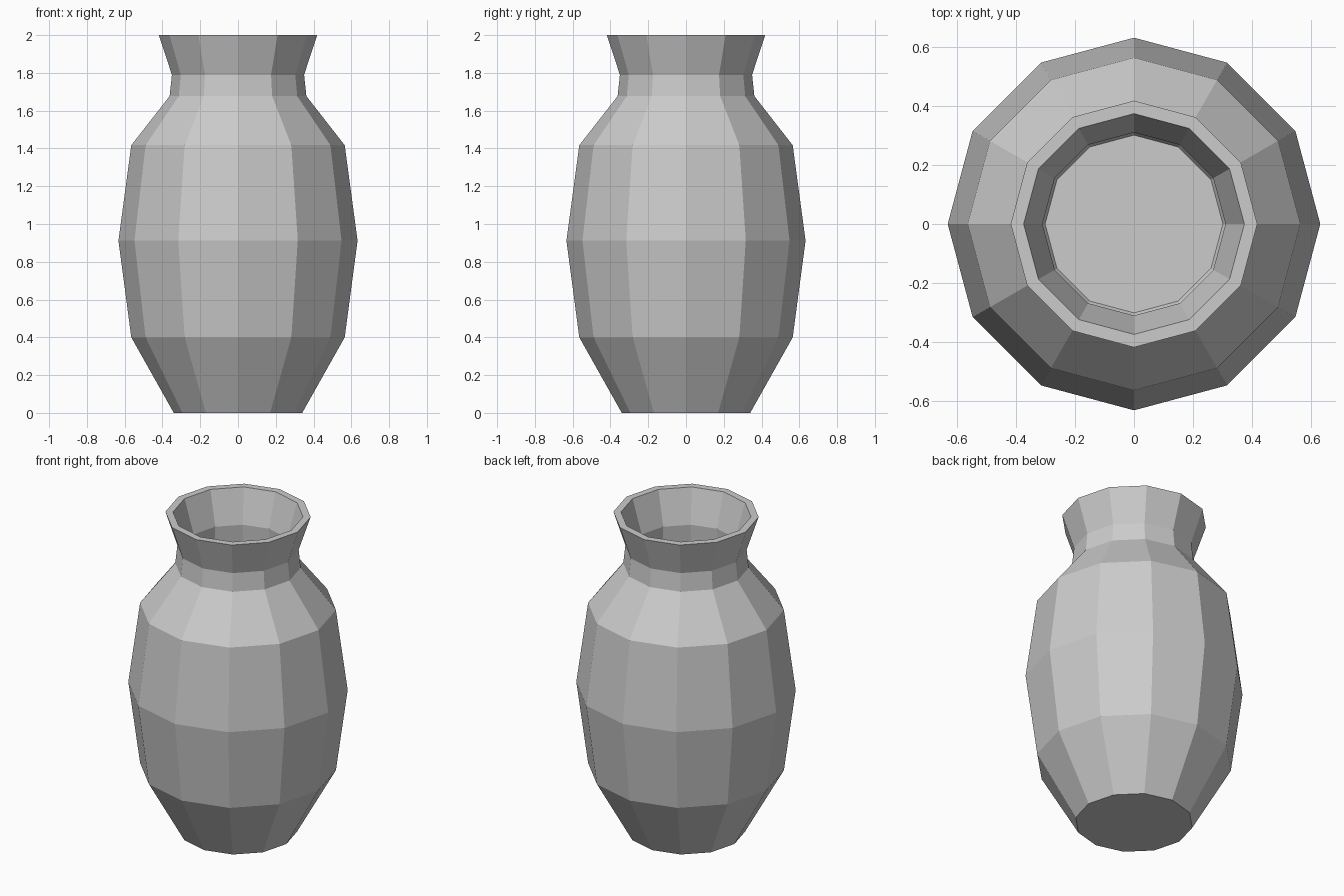
import bpy, bmesh
from math import cos, sin, tau

if "Cube" in bpy.data.objects:
    bpy.data.objects.remove(bpy.data.objects["Cube"])

SIDES = 12
# Radius and height: up the outside, over the rim, down the inside
OUTER = [(0.34, 0), (0.565, 0.40), (0.633, 0.912), (0.565, 1.417),
         (0.362, 1.677), (0.35, 1.79), (0.419, 2.0)]
INNER = [(0.375, 2.0), (0.311, 1.79), (0.318, 1.66), (0.522, 1.40),
         (0.589, 0.912), (0.522, 0.41), (0.302, 0.04)]

bm = bmesh.new()
rings = [[bm.verts.new((r * cos(tau * i / SIDES), r * sin(tau * i / SIDES), z))
          for i in range(SIDES)] for r, z in OUTER + INNER]

# Walls and rim
for a, b in zip(rings, rings[1:]):
    for i in range(SIDES):
        j = (i + 1) % SIDES
        bm.faces.new((a[i], a[j], b[j], b[i]))

# Underside and inner floor
bm.faces.new(rings[0][::-1])
bm.faces.new(rings[-1])

mesh = bpy.data.meshes.new("vase")
bm.to_mesh(mesh)
bm.free()
bpy.context.collection.objects.link(bpy.data.objects.new("vase", mesh))
